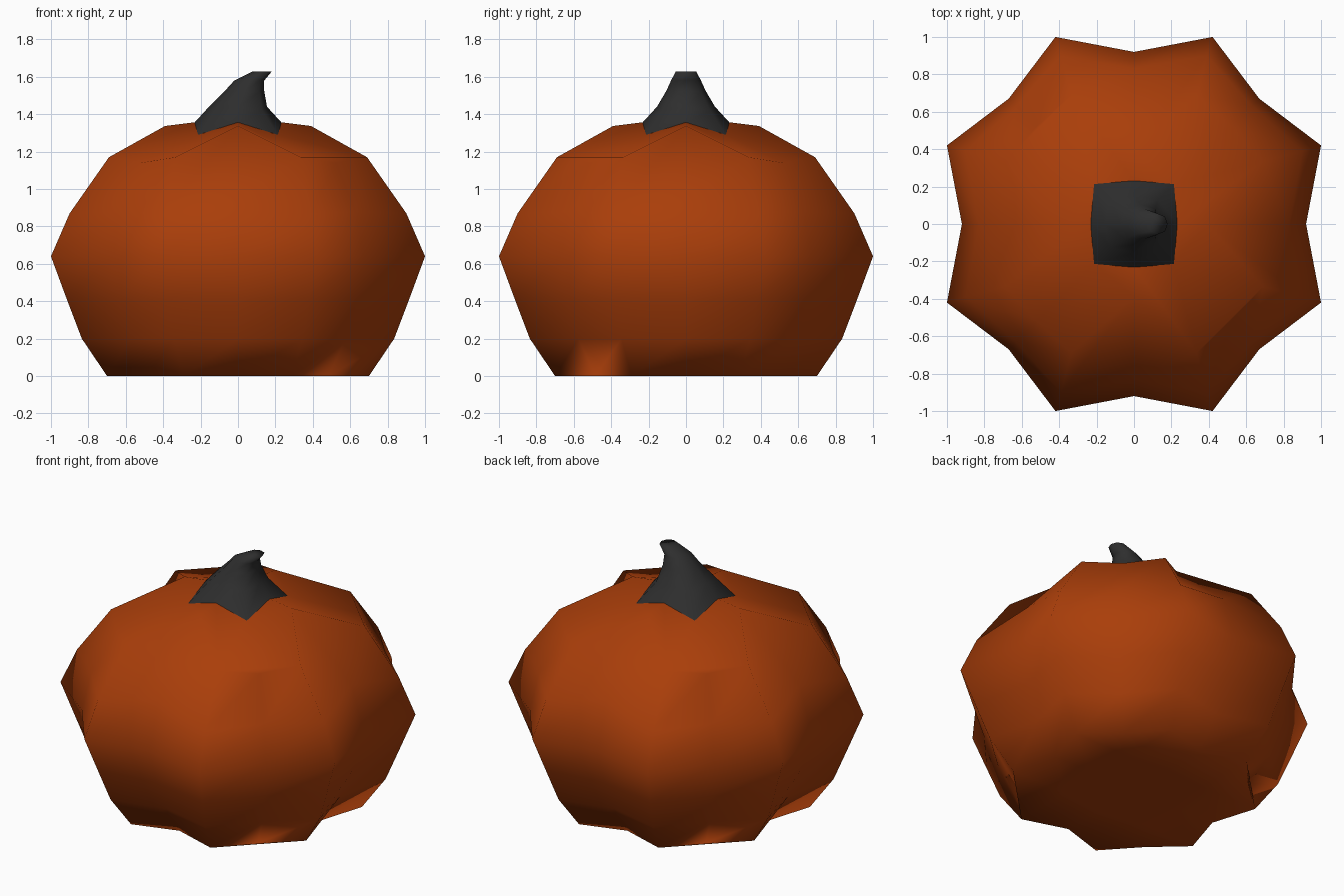
import bpy, bmesh, math

if "Cube" in bpy.data.objects:
    bpy.data.objects.remove(bpy.data.objects["Cube"])

def material(name, col):
    m = bpy.data.materials.new(name)
    m.diffuse_color = (*col, 1)
    m.use_nodes = True
    m.node_tree.nodes["Principled BSDF"].inputs["Base Color"].default_value = m.diffuse_color
    return m

orange = material("pumpkin_orange", (0.40, 0.048, 0.003))
dark = material("stem_charcoal", (0.027, 0.027, 0.027))

def finish(bm, name, mat):
    bmesh.ops.recalc_face_normals(bm, faces=bm.faces)
    for f in bm.faces:
        f.smooth = True
    me = bpy.data.meshes.new(name)
    bm.to_mesh(me)
    bm.free()
    me.materials.append(mat)
    ob = bpy.data.objects.new(name, me)
    bpy.context.collection.objects.link(ob)
    return ob

def bridge(bm, a, b):
    n = len(a)
    for i in range(n):
        bm.faces.new((a[i], a[(i + 1) % n], b[(i + 1) % n], b[i]))

def ring8(bm, cx, hx, hy, z, corner, zc):
    """Eight points: side middles at z, corners at zc."""
    vs = []
    for k in range(8):
        c, s = round(math.cos(k * math.pi / 4)), round(math.sin(k * math.pi / 4))
        f = corner if k % 2 else 1
        vs.append(bm.verts.new((cx + c * hx * f, s * hy * f, zc if k % 2 else z)))
    return vs

# Lobed body: each row holds (distance, height) for the ridges, the side
# valleys and the diagonal valleys; ridges come with a sideways offset
rows = [
    ((0.70, 0.29, 0.00), (0.61, 0.00), (0.485, 0.00)),
    ((0.835, 0.345, 0.20), (0.75, 0.20), (0.575, 0.20)),
    ((0.915, 0.38, 0.41), (0.85, 0.41), (0.635, 0.41)),
    ((1.00, 0.42, 0.64), (0.92, 0.64), (0.67, 0.64)),
    ((0.90, 0.39, 0.87), (0.83, 0.95), (0.63, 0.88)),
    ((0.69, 0.335, 1.17), (0.39, 1.337), (0.52, 1.14)),
]
bm = bmesh.new()
rings = []
for (rx, ry, rz), (ax, az), (dx, dz) in rows:
    ring = []
    for q in range(4):
        c, s = [(1, 0), (0, 1), (-1, 0), (0, -1)][q]
        for x, y, z in ((ax, 0, az), (rx, ry, rz), (dx, dx, dz), (ry, rx, rz)):
            ring.append(bm.verts.new((c * x - s * y, s * x + c * y, z)))
    rings.append(ring)
for a, b in zip(rings, rings[1:]):
    bridge(bm, a, b)

# Caps above and below: square inner ring joined to the lobes
def cap(out, half, corner, z, zc, zmid):
    inn = ring8(bm, 0, half, half, z, corner, zc)
    mid = bm.verts.new((0, 0, zmid))
    for q in range(4):
        i0, i1, i2 = inn[2 * q], inn[2 * q + 1], inn[(2 * q + 2) % 8]
        o = [out[(4 * q + j) % 16] for j in range(5)]
        bm.faces.new((i0, o[0], o[1], i1))
        bm.faces.new((i1, o[3], o[4], i2))
        if q % 2:
            bm.faces.new((i1, o[1], o[3]))
            bm.faces.new((o[1], o[2], o[3]))
        else:
            bm.faces.new((i1, o[1], o[2]))
            bm.faces.new((i1, o[2], o[3]))
        bm.faces.new((mid, i0, i1))
        bm.faces.new((mid, i1, i2))

cap(rings[-1], 0.23, 0.92, 1.357, 1.29, 1.345)
cap(rings[0], 0.32, 0.9, 0.0, 0.0, 0.0)
finish(bm, "pumpkin_body", orange)

# Stem: square flared foot that narrows and bends to +x
bm = bmesh.new()
prev = None
for cx, hx, hy, z, corner, zc in (
        (0.0, 0.232, 0.232, 1.356, 0.92, 1.29),
        (0.0, 0.155, 0.155, 1.44, 0.83, 1.42),
        (0.035, 0.105, 0.105, 1.525, 0.75, 1.52),
        (0.06, 0.08, 0.08, 1.58, 0.72, 1.58),
        (0.128, 0.052, 0.055, 1.628, 0.72, 1.628)):
    ring = ring8(bm, cx, hx, hy, z, corner, zc)
    if prev:
        bridge(bm, prev, ring)
    prev = ring
bm.faces.new(prev)
finish(bm, "stem", dark)
